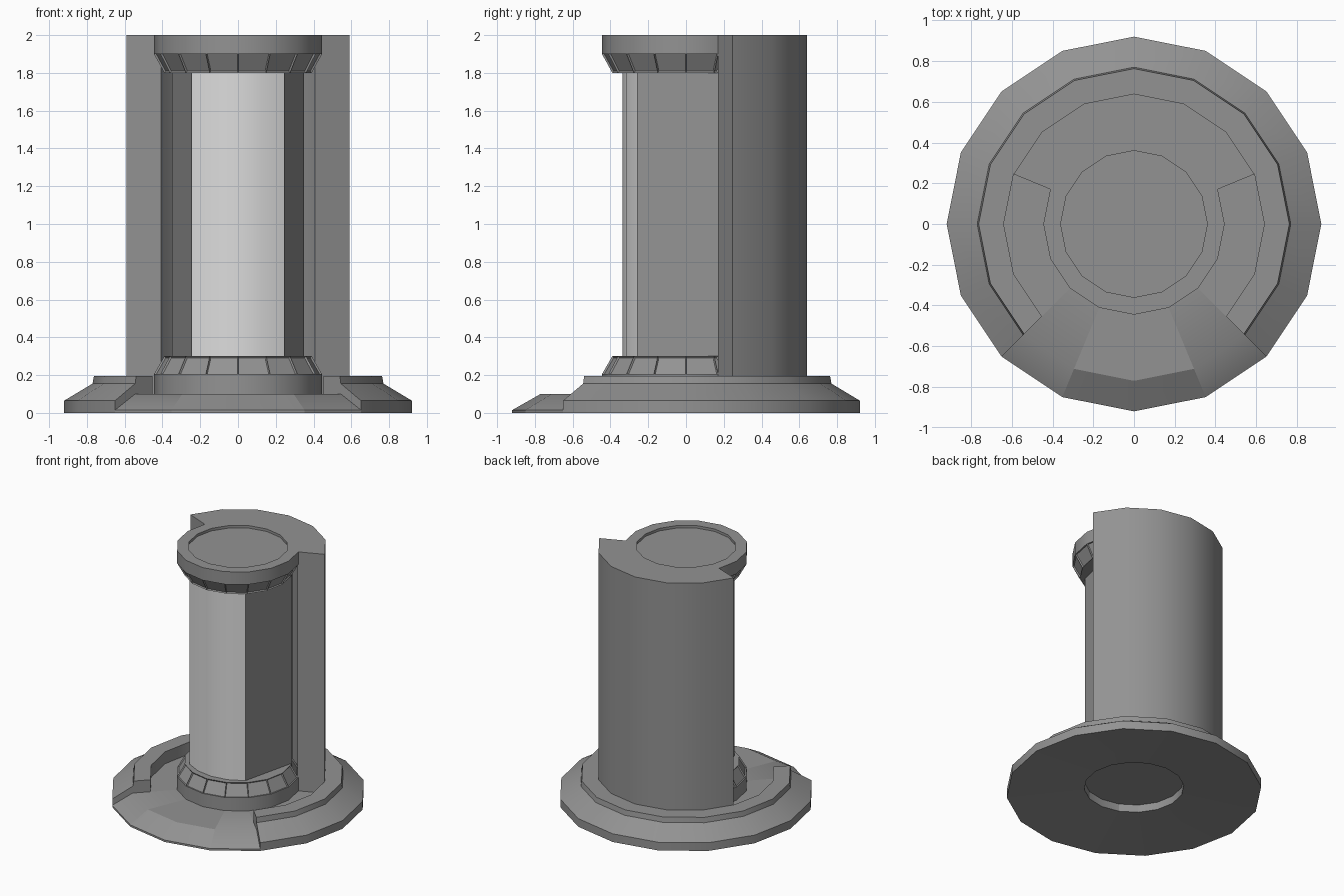
import bpy, bmesh, math

cube = bpy.data.objects.get("Cube")
if cube:
    bpy.data.objects.remove(cube, do_unlink=True)

SIDES = 16


def material(name, value):
    m = bpy.data.materials.new(name)
    m.use_nodes = True
    color = (value, value, value, 1)
    m.diffuse_color = color
    m.node_tree.nodes["Principled BSDF"].inputs["Base Color"].default_value = color
    return m


gray = material("mid gray", 0.29)
light = material("light gray", 0.72)


def finish(name, bm, smooth_angle=25):
    bmesh.ops.remove_doubles(bm, verts=bm.verts, dist=0.0005)
    bmesh.ops.recalc_face_normals(bm, faces=bm.faces)
    mesh = bpy.data.meshes.new(name)
    bm.to_mesh(mesh)
    bm.free()
    mesh.materials.append(gray)
    mesh.materials.append(light)
    ob = bpy.data.objects.new(name, mesh)
    bpy.context.collection.objects.link(ob)
    bpy.ops.object.select_all(action="DESELECT")
    ob.select_set(True)
    bpy.context.view_layer.objects.active = ob
    bpy.ops.object.shade_smooth_by_angle(angle=math.radians(smooth_angle))


def revolve(profile, first=0, last=SIDES):
    """Turn a closed (radius, z) profile through a range of sixteenth steps."""
    bm = bmesh.new()
    rings = []
    for i in range(first, last + 1):
        a = math.tau * i / SIDES
        rings.append([bm.verts.new((r * math.cos(a), r * math.sin(a), z)) for r, z in profile])
    n = len(profile)
    for a, b in zip(rings, rings[1:]):
        for k in range(n):
            j = (k + 1) % n
            if profile[k][0] == 0 and profile[j][0] == 0:
                continue
            if profile[k][0] == 0:
                bm.faces.new([a[k], a[j], b[j]])
            elif profile[j][0] == 0:
                bm.faces.new([a[k], a[j], b[k]])
            else:
                bm.faces.new([a[k], a[j], b[j], b[k]])
    if last - first < SIDES:
        bm.faces.new(rings[0])
        bm.faces.new(rings[-1])
    return bm


# Base: a raised ring with a slightly hollow underside, open at the front
finish("base_ring", revolve([(0.36, 0.04), (0.92, 0), (0.92, 0.065), (0.77, 0.155), (0.763, 0.195),
                             (0.64, 0.195), (0.64, 0.1), (0.36, 0.1)], -2, 10))

# Low entry: a crisp ramp in the middle and a softly shaded piece on each side
entry = [(0.36, 0.04), (0.92, 0), (0.92, 0.015), (0.77, 0.1), (0.36, 0.1)]
finish("entry_ramp", revolve(entry, 11, 13))
finish("entry_side_right", revolve(entry, 10, 11), 40)
finish("entry_side_left", revolve(entry, 13, 14), 40)

# Curved wall around the back
finish("back_wall", revolve([(0.44, 0.1), (0.64, 0.1), (0.64, 2), (0.44, 2)], 1, 7))


# Collars with recessed panels on the tapered band
def collar(name, profile):
    bm = revolve(profile)
    bmesh.ops.remove_doubles(bm, verts=bm.verts, dist=0.0005)
    bmesh.ops.recalc_face_normals(bm, faces=bm.faces)
    bm.normal_update()
    band = [f for f in bm.faces if 0.2 < abs(f.normal.z) < 0.9]
    bmesh.ops.inset_individual(bm, faces=band, thickness=0.007, depth=-0.01)
    finish(name, bm)


collar("lower_collar", [(0, 0.1), (0.445, 0.1), (0.445, 0.205), (0.39, 0.3), (0, 0.3)])
collar("upper_collar", [(0, 1.98), (0.36, 1.98), (0.36, 2), (0.445, 2), (0.445, 1.9),
                        (0.39, 1.8), (0, 1.8)])

# Central column with a light rounded front panel
half = [(0.13, -0.317), (0.245, -0.258), (0.35, 0.18), (0.27, 0.3)]
outline = [(0, -0.337)] + half + [(-x, y) for x, y in reversed(half)]
bm = bmesh.new()
bottom = bm.faces.new([bm.verts.new((x, y, 0.15)) for x, y in outline])
top = bmesh.ops.extrude_face_region(bm, geom=[bottom], use_keep_orig=True)["geom"]
bmesh.ops.translate(bm, vec=(0, 0, 1.75), verts=[v for v in top if isinstance(v, bmesh.types.BMVert)])
bmesh.ops.recalc_face_normals(bm, faces=bm.faces)
bm.normal_update()
for f in bm.faces:
    f.material_index = 1 if f.normal.y < -0.6 else 0
finish("column", bm, 28)
